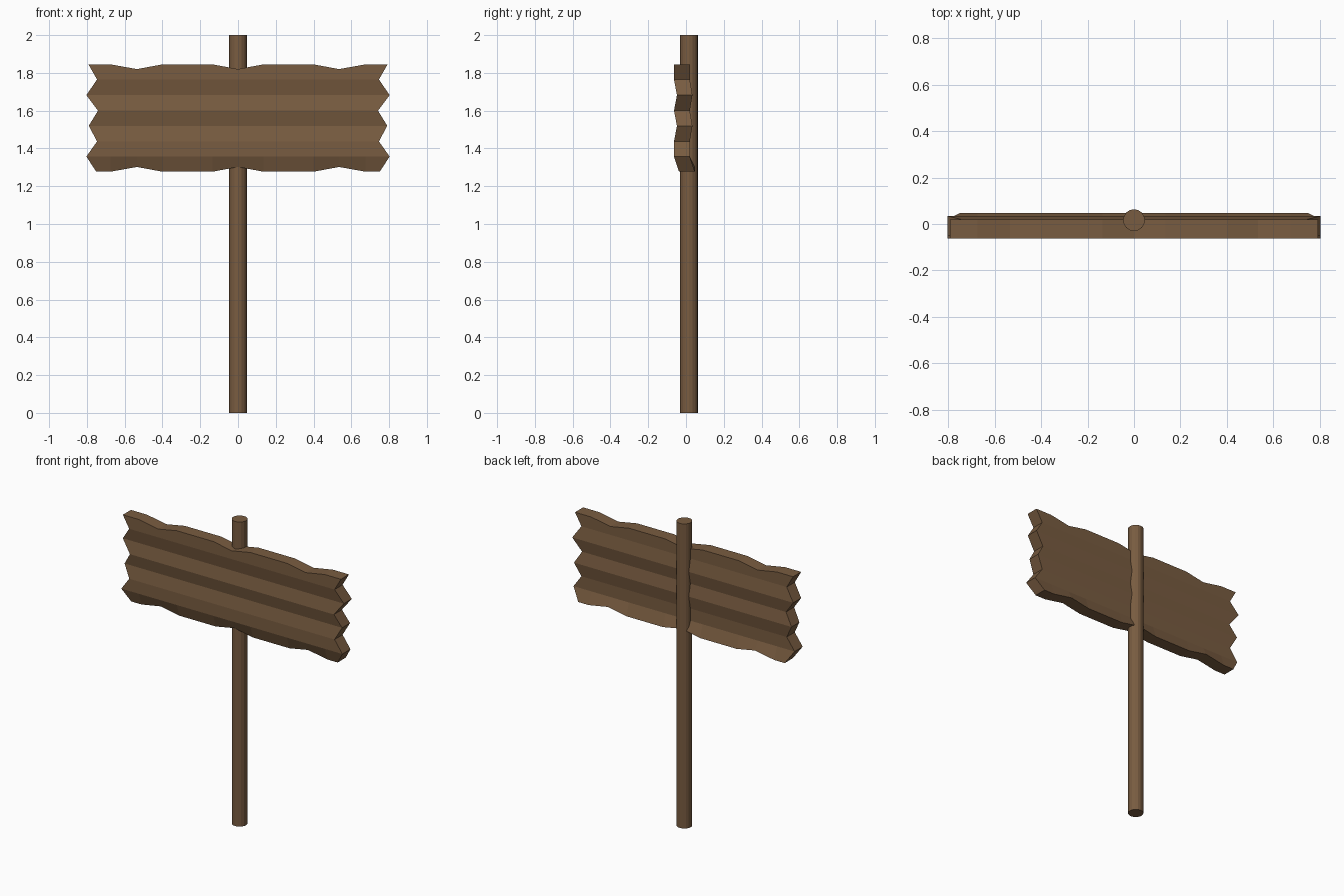
import bpy, bmesh

if "Cube" in bpy.data.objects:
    bpy.data.objects.remove(bpy.data.objects["Cube"])

wood = bpy.data.materials.new("brown_wood")
wood.diffuse_color = (0.19, 0.107, 0.052, 1)
wood.use_nodes = True
wood.node_tree.nodes["Principled BSDF"].inputs["Base Color"].default_value = wood.diffuse_color

# Post: plain 16-sided pole, slightly behind the board
bpy.ops.mesh.primitive_cylinder_add(vertices=16, radius=0.047, depth=2, location=(0, 0.0165, 1))
post = bpy.context.object
post.name = "post"
post.data.materials.append(wood)

# Board: corrugated rows (z, half width, front y, back y), from bottom to top
rows = [
    (1.277, 0.750, -0.037, 0.047),
    (1.357, 0.803, -0.0635, 0.020),
    (1.437, 0.746, -0.0635, 0.020),
    (1.520, 0.790, -0.048, 0.034),
    (1.600, 0.741, -0.0635, 0.020),
    (1.682, 0.803, -0.048, 0.034),
    (1.765, 0.746, -0.0635, 0.020),
    (1.845, 0.792, -0.0635, 0.020),
]
# Inner columns (x, notch depth in the top and bottom edges)
half = [(0.135, 0), (0.40, 0), (0.535, 0.025), (0.675, 0)]
inner = [(-x, d) for x, d in reversed(half)] + [(0, 0.025)] + half

bm = bmesh.new()
front, back = [], []
for i, (z, w, yf, yb) in enumerate(rows):
    side = 1 if i == 0 else -1 if i == len(rows) - 1 else 0
    cols = [(-w, 0)] + inner + [(w, 0)]
    front.append([bm.verts.new((x, yf, z + side * d)) for x, d in cols])
    back.append([bm.verts.new((x, yb, z + side * d)) for x, d in cols])

nr, nc = len(rows), len(inner) + 2
# Front and back faces
for grid in (front, back):
    for i in range(nr - 1):
        for j in range(nc - 1):
            bm.faces.new((grid[i][j], grid[i][j + 1], grid[i + 1][j + 1], grid[i + 1][j]))
# Rim joining front to back
rim = ([(0, j) for j in range(nc)] + [(i, nc - 1) for i in range(1, nr)]
       + [(nr - 1, j) for j in range(nc - 2, -1, -1)] + [(i, 0) for i in range(nr - 2, 0, -1)])
for (a, b), (c, d) in zip(rim, rim[1:] + rim[:1]):
    bm.faces.new((front[a][b], front[c][d], back[c][d], back[a][b]))
bmesh.ops.recalc_face_normals(bm, faces=bm.faces)

mesh = bpy.data.meshes.new("sign_board")
bm.to_mesh(mesh)
bm.free()
mesh.materials.append(wood)
board = bpy.data.objects.new("sign_board", mesh)
bpy.context.collection.objects.link(board)
